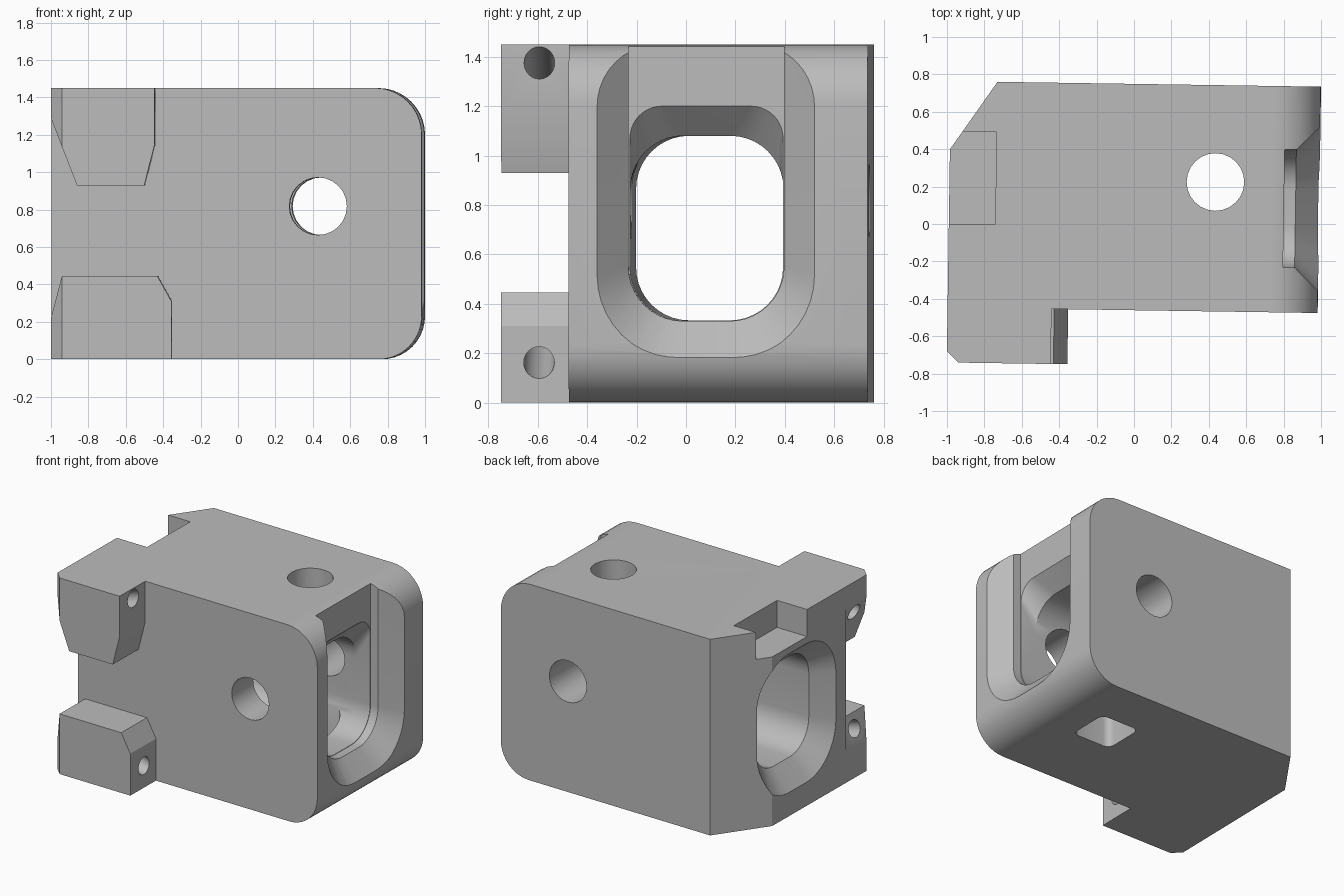
import bpy, bmesh
from math import sin, cos, pi
from mathutils import Matrix, Vector

if "Cube" in bpy.data.objects:
    bpy.data.objects.remove(bpy.data.objects["Cube"], do_unlink=True)

grey = bpy.data.materials.new("plain grey")
grey.use_nodes = True
grey.diffuse_color = (0.5, 0.5, 0.5, 1)
grey.node_tree.nodes["Principled BSDF"].inputs["Base Color"].default_value = grey.diffuse_color

HEIGHT, LEFT, RIGHT = 1.45, -0.99, 0.989


def loft(name, rings):
    """Closed solid through rings of matching 3D points."""
    bm = bmesh.new()
    loops = [[bm.verts.new(p) for p in ring] for ring in rings]
    n = len(loops[0])
    for a, b in zip(loops, loops[1:]):
        for i in range(n):
            j = (i + 1) % n
            bm.faces.new((a[i], a[j], b[j], b[i]))
    bm.faces.new(loops[0])
    bm.faces.new(loops[-1])
    bmesh.ops.recalc_face_normals(bm, faces=bm.faces)
    mesh = bpy.data.meshes.new(name)
    bm.to_mesh(mesh)
    bm.free()
    mesh.materials.append(grey)
    ob = bpy.data.objects.new(name, mesh)
    bpy.context.collection.objects.link(ob)
    return ob


def rounded(u0, u1, v0, v1, radii, steps=10):
    """Rounded rectangle; radii run counter-clockwise from lower left."""
    pts = []
    corners = ((u0, v0, 1, 1), (u1, v0, -1, 1), (u1, v1, -1, -1), (u0, v1, 1, -1))
    for k, ((u, v, su, sv), r) in enumerate(zip(corners, radii)):
        if r == 0:
            pts.append((u, v))
            continue
        for i in range(steps + 1):
            a = pi + (k + i / steps) * pi / 2
            pts.append((u + su * r + r * cos(a), v + sv * r + r * sin(a)))
    return pts


def along_y(name, pts, y0, y1):
    return loft(name, [[(u, y, v) for u, v in pts] for y in (y0, y1)])


def along_z(name, pts, z0, z1):
    return loft(name, [[(u, v, z) for u, v in pts] for z in (z0, z1)])


def rod(name, start, end, r, sides=24):
    start, end = Vector(start), Vector(end)
    turn = (end - start).to_track_quat('Z', 'Y')
    circle = [turn @ Vector((r * cos(2 * pi * i / sides), r * sin(2 * pi * i / sides), 0))
              for i in range(sides)]
    return loft(name, [[p + c for c in circle] for p in (start, end)])


def combine(target, tool, operation):
    mod = target.modifiers.new(operation, 'BOOLEAN')
    mod.operation, mod.solver, mod.object = operation, 'EXACT', tool
    bpy.context.view_layer.objects.active = target
    bpy.ops.object.modifier_apply(modifier=mod.name)
    bpy.data.objects.remove(tool, do_unlink=True)


# Main block with rounded right edges, and two lugs on the front
block = along_y("mount_block", rounded(LEFT, RIGHT, 0, HEIGHT, (0, 0.23, 0.25, 0)), -0.461, 0.749)
upper = [(-0.434, HEIGHT), (-0.434, 1.15), (-0.49, 0.93), (-0.85, 0.93), (LEFT, 1.29), (LEFT, HEIGHT)]
lower = [(-0.345, 0), (-0.345, 0.31), (-0.42, 0.445), (-0.93, 0.445), (LEFT, 0.22), (LEFT, 0)]
for name, profile in (("upper_lug", upper), ("lower_lug", lower)):
    combine(block, along_y(name, profile, -0.755, -0.38), 'UNION')


# Tunnel cross-sections, placed at x
def section(x, grow_y, bottom, top, low_r, top_r):
    mid, half = 0.095, 0.31 + grow_y
    pts = rounded(mid - half, mid + half, bottom, top, (low_r, low_r, top_r, top_r))
    return [(x, u, v) for u, v in pts]


def wide(x):
    return section(x, 0.13, 0.175, 1.2, 0.34, 0.34)


def narrow(x):
    return section(x, 0, 0.333, 1.08, 0.215, 0.215)


def raised(x):
    return section(x, 0, 0.333, 1.2, 0.215, 0.13)


def open_top(x, grow, bottom, r):
    return section(x, grow, bottom, 2, r, 0.1)


lug_y = -0.6
cutters = [
    # Sloped corners
    along_z("back_corner", [(-1.24, 0.0185), (-0.7, 0.809), (-1.24, 0.809)], -0.1, 1.6),
    along_z("lug_corner", [(-1.051, -0.635), (-0.868, -0.815), (-1.051, -0.815)], -0.1, 1.6),
    # Long tunnel flared at both ends, and the open slot on the right
    loft("tunnel", [wide(-1.1), wide(LEFT), narrow(-0.86), narrow(0.68), raised(0.8), raised(0.83)]),
    loft("slot", [open_top(0.8, 0.005, 0.33, 0.22), open_top(0.862, 0.005, 0.33, 0.22),
                  open_top(RIGHT, 0.13, 0.175, 0.34), open_top(1.1, 0.13, 0.175, 0.34)]),
    # Shallow notch on the top left
    along_z("notch", rounded(-1.2, -0.742, -0.015, 0.48, (0, 0, 0, 0)), 1.25, 1.6),
    # Cross holes and the square floor opening
    rod("front_hole", (0.435, -0.6, 0.818), (0.435, 0.9, 0.818), 0.154),
    rod("top_hole", (0.432, 0.231, 0.8), (0.432, 0.231, 1.6), 0.154),
    along_z("floor_opening", rounded(0.276, 0.588, 0.075, 0.387, (0.05,) * 4, 5), -0.1, 0.6),
    # Slanted lug holes
    rod("upper_lug_hole", (-0.3, lug_y, 1.42), (-1.15, lug_y, 1.135), 0.062),
    rod("lower_lug_hole", (-0.2, lug_y, 0.12), (-1.15, lug_y, 0.395), 0.062),
]
for cutter in cutters:
    combine(block, cutter, 'DIFFERENCE')

# The whole part sits very slightly turned
block.data.transform(Matrix.Rotation(-0.015, 4, 'Z'))
bpy.ops.object.select_all(action='DESELECT')
block.select_set(True)
bpy.context.view_layer.objects.active = block
bpy.ops.object.shade_smooth_by_angle(angle=pi / 7)
